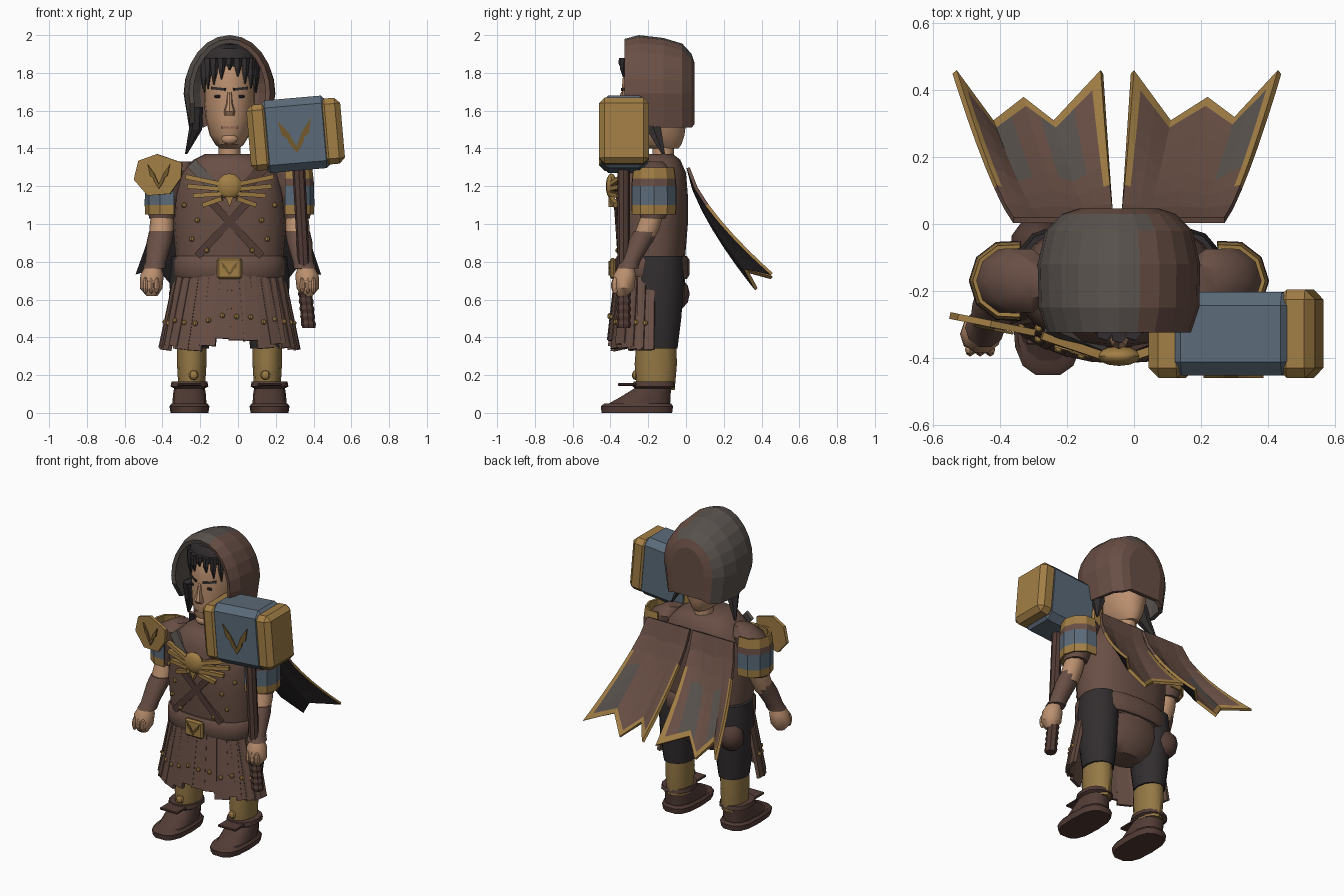
import bpy, bmesh, math, random
from mathutils import Vector, Matrix

random.seed(4)
if "Cube" in bpy.data.objects:
    bpy.data.objects.remove(bpy.data.objects["Cube"])
CX, CY = -0.045, -0.18          # body axis


def material(name, *rgb):
    m = bpy.data.materials.new(name)
    m.use_nodes = True
    m.diffuse_color = (*rgb, 1)
    node = next(n for n in m.node_tree.nodes if n.type == 'BSDF_PRINCIPLED')
    node.inputs["Base Color"].default_value = (*rgb, 1)
    return m


BROWN = material("brown leather", .14, .078, .06)
DARK = material("dark leather", .085, .045, .037)
COAL = material("charcoal cloth", .032, .027, .028)
GREY = material("worn grey", .1, .085, .076)
GOLD = material("gold trim", .36, .21, .06)
OLDGOLD = material("aged gold", .17, .1, .027)
BLUE = material("blue steel", .105, .145, .19)
SKIN = material("skin", .5, .28, .16)
KHAKI = material("khaki cloth", .3, .19, .06)
LIP = material("lip", .27, .13, .085)


def finish(name, bm, mats, rule=None, smooth=False, recalc=True):
    if recalc:
        bmesh.ops.recalc_face_normals(bm, faces=bm.faces)
    me = bpy.data.meshes.new(name)
    bm.to_mesh(me)
    bm.free()
    ob = bpy.data.objects.new(name, me)
    bpy.context.scene.collection.objects.link(ob)
    for m in mats if isinstance(mats, list) else [mats]:
        me.materials.append(m)
    if rule:
        for p in me.polygons:
            p.material_index = rule(p.center)
    if smooth:
        bpy.ops.object.select_all(action='DESELECT')
        ob.select_set(True)
        bpy.context.view_layer.objects.active = ob
        bpy.ops.object.shade_smooth_by_angle(angle=math.radians(40))
    return ob


def skin_rows(bm, rows, closed):
    """Bridge rows of points into quads."""
    vs = [[bm.verts.new(p) for p in row] for row in rows]
    for a, b in zip(vs, vs[1:]):
        for i in range(len(a) if closed else len(a) - 1):
            j = (i + 1) % len(a)
            bm.faces.new((a[i], a[j], b[j], b[i]))
    return vs


def loft(name, rings, mat, n=14, e=2.0, smooth=True):
    """Stack of horizontal rounded rings: x, y, z, radius x, radius y."""
    def power(v):
        return math.copysign(abs(v) ** (2 / e), v)
    bm = bmesh.new()
    angles = [math.tau * i / n for i in range(n)]
    vs = skin_rows(bm, [[(x + rx * power(math.cos(t)), y + ry * power(math.sin(t)), z)
                         for t in angles] for x, y, z, rx, ry in rings], True)
    bm.faces.new(vs[0])
    bm.faces.new(vs[-1])
    return finish(name, bm, mat, smooth=smooth)


def box(name, loc, size, mat, bevel=0, rot=Matrix()):
    bm = bmesh.new()
    bmesh.ops.create_cube(bm, size=1)
    bmesh.ops.scale(bm, vec=size, verts=bm.verts)
    if bevel:
        bmesh.ops.bevel(bm, geom=bm.edges[:], offset=bevel, segments=1, affect='EDGES', profile=.5)
    bm.transform(Matrix.Translation(loc) @ rot)
    return finish(name, bm, mat)


def beam(name, a, b, w, t, mat, out=(0, -1, 0)):
    """Flat bar from a to b whose broad side faces out."""
    a, b, out = Vector(a), Vector(b), Vector(out)
    z = (b - a).normalized()
    y = (out - z * out.dot(z)).normalized()
    rot = Matrix((y.cross(z), y, z)).transposed().to_4x4()
    return box(name, (a + b) / 2, (w, t, (b - a).length), mat, 0, rot)


def ball(name, loc, r, mat, n=8):
    bm = bmesh.new()
    bmesh.ops.create_uvsphere(bm, u_segments=n, v_segments=n // 2 + 1, radius=1)
    bm.transform(Matrix.Translation(loc) @ Matrix.Diagonal((*r, 1)))
    return finish(name, bm, mat, smooth=n > 8)


def plate(name, loc, pts, thick, mat, rot=Matrix()):
    """Flat outline in x and z, extruded along y."""
    bm = bmesh.new()
    f = bm.faces.new([bm.verts.new((x, 0, z)) for x, z in pts])
    new = bmesh.ops.extrude_face_region(bm, geom=[f])["geom"]
    bmesh.ops.translate(bm, vec=(0, thick, 0), verts=[v for v in new if isinstance(v, bmesh.types.BMVert)])
    bm.transform(Matrix.Translation(loc) @ rot)
    return finish(name, bm, mat)


def emblem(name, loc, w, h, rot=Matrix()):
    half = [(1, 1), (.8, .1), (.5, -.1), (.45, -.35)]
    inner = [(0, -.6), (.4, .25)]
    pts = [(-x, z) for x, z in half] + [(0, -1)] + half[::-1] + inner[::-1] + [(-.4, .25)]
    plate(name, loc, [(x * w, z * h) for x, z in pts], .008, OLDGOLD, rot)


def chest_y(x):
    return CY - .19 * (1 - min(1, abs(x - CX) / .3) ** 2.4) ** .42


# Torso, belt, hips and neck
loft("torso", [(CX, CY, z, rx, ry) for z, rx, ry in
     [(.7, .275, .17), (.82, .285, .175), (1, .3, .19), (1.15, .29, .19),
      (1.27, .26, .18), (1.34, .19, .15), (1.37, .13, .11)]], BROWN, 20, 2.4)
loft("belt", [(CX, CY, z, r, r - .1) for z, r in [(.71, .285), (.73, .298), (.81, .298), (.83, .285)]], BROWN, 20, 2.4)
loft("hips", [(CX, -.16, z, rx, ry) for z, rx, ry in
     [(.48, .12, .08), (.53, .22, .13), (.62, .26, .155), (.74, .26, .155)]], BROWN, 16)
loft("neck", [(CX, -.12, 1.3, .06, .06), (CX, -.12, 1.44, .056, .06)], SKIN, 10)
box("buckle", (CX, -.388, .765), (.13, .03, .11), GOLD, .01)
emblem("buckle_mark", (CX, -.41, .765), .045, .038)
ball("pouch", (-.29, -.06, .63), (.08, .08, .09), DARK, 10)

# Chest crest, straps and studs
ball("crest_disc", (CX, -.395, 1.2), (.068, .03, .068), GOLD, 12)
plate("crest_tail", (CX, -.41, 1.12), [(-.03, .05), (0, -.03), (.03, .05)], .03, GOLD)
for s in (-1, 1):
    for out, z in [(.23, 1.25), (.22, 1.2), (.19, 1.15), (.14, 1.1)]:
        x = CX + s * out
        beam("crest_feather", (CX + s * .04, -.397, z * .5 + .585), (x, chest_y(x) - .015, z), .024, .025, GOLD)
    beam("upper_strap", (CX + s * .2, -.315, 1.32), (CX + s * .06, -.372, 1.17), .06, .02, GREY if s < 0 else DARK)
    beam("lower_strap", (CX + s * .17, -.352, .83), (CX - s * .1, -.372, 1.12), .04, .02, DARK)
    for dx, z in [(.17, 1.02), (.2, .92), (.24, 1.1), (.12, .86)]:
        x = CX + s * dx
        ball("stud", (x, chest_y(x), z), (.014, .014, .014), GOLD)

# Skirt of hanging leather strips
for i in range(14):
    t = math.pi * (1 + (i + .5) / 14)
    c, s = math.cos(t), math.sin(t)
    low = Vector((CX + .36 * c, -.19 + .215 * s, .36 + random.uniform(-.035, .04)))
    top = Vector((CX + .275 * c, -.19 + .175 * s, .74))
    out = Vector((c / .36, s / .22, 0)).normalized()
    beam("skirt_strip", top, low, .092, .022, BROWN, out)
    ball("skirt_stud", top.lerp(low, .65) + out * .013, (.014, .014, .014), GOLD)

# Head and face
loft("head", [(CX, y, z, rx, ry) for y, z, rx, ry in
     [(-.12, 1.40, .05, .08), (-.165, 1.42, .075, .14), (-.17, 1.47, .105, .162), (-.168, 1.55, .125, .17),
      (-.165, 1.65, .136, .175), (-.165, 1.76, .136, .172), (-.165, 1.86, .12, .155), (-.165, 1.92, .07, .1)]], SKIN, 20)
loft("nose", [(CX, -.335, 1.575, .025, .025), (CX, -.342, 1.595, .03, .032),
              (CX, -.338, 1.64, .016, .022), (CX, -.332, 1.7, .012, .012)], SKIN, 8)
beam("mouth", (CX - .045, -.327, 1.51), (CX + .045, -.327, 1.51), .01, .015, LIP)
ball("chin", (CX, -.31, 1.45), (.045, .03, .03), SKIN, 10)
for s in (-1, 1):
    ball("eye", (CX + s * .058, -.32, 1.675), (.024, .009, .009), COAL)
    beam("brow", (CX + s * .022, -.338, 1.712), (CX + s * .095, -.295, 1.72), .014, .012, COAL)
    loft("side_lock", [(CX + s * .17, -.2, 1.62, .03, .05), (CX + s * .18, -.17, 1.5, .035, .045),
                       (CX + s * .23, -.12, 1.37, .006, .01)], COAL, 6, smooth=False)

# Hair with a ragged fringe
loft("hair", [(CX, -.16, z, rx, ry) for z, rx, ry in
     [(1.83, .15, .165), (1.88, .155, .168), (1.93, .12, .14), (1.95, .06, .08)]], COAL, 14)
for i in range(11):
    t = math.pi * (1 + i / 10)
    x, y = CX + .14 * math.cos(t), -.17 + .165 * math.sin(t)
    drop = .05 + .1 * abs(math.cos(t)) + random.uniform(0, .03)
    loft("fringe_tuft", [(x, y, 1.88, .025, .022), (x, y - .006, 1.88 - drop * .6, .018, .016),
                         (x, y, 1.87 - drop, .004, .004)], COAL, 5, smooth=False)

# Hood shell: arches from the face opening to the flat back
rows = []
for y, hw, top, low in [(-.325, .215, 1.98, 1.64), (-.25, .24, 2.0, 1.53), (-.12, .243, 1.985, 1.51),
                        (-.02, .22, 1.955, 1.51), (.03, .17, 1.9, 1.51), (.046, .12, 1.85, 1.53)]:
    arch = [(CX + hw * math.cos(math.pi * i / 12), y, 1.69 + (top - 1.69) * math.sin(math.pi * i / 12)) for i in range(13)]
    foot = .88 if low < 1.6 else .97
    rows.append([(CX + hw * foot, y, low)] + arch + [(CX - hw * foot, y, low)])
bm = bmesh.new()
bm.faces.new(skin_rows(bm, rows, False)[-1])
hood = finish("hood", bm, [BROWN, GREY],
              lambda c: int(c.x < .04 and c.y < .02 and c.z > 1.6 and c.y > -.29))
mod = hood.modifiers.new("thickness", 'SOLIDIFY')
mod.thickness = .025

# Legs and boots
for s in (-1, 1):
    x = CX + s * .2
    loft("shorts_leg", [(x, -.15, .34, .09, .105), (x, -.15, .5, .11, .125),
                        (x, -.15, .7, .118, .14), (x, -.15, .83, .105, .13)], COAL, 12)
    loft("trouser_leg", [(x, -.16, .12, .07, .1), (x, -.16, .26, .078, .112), (x, -.155, .46, .08, .1)], KHAKI, 12)
    xb = CX + s * .212
    loft("boot_sole", [(xb, -.26, 0, .1, .19), (xb, -.26, .035, .106, .195), (xb, -.255, .05, .095, .18)], DARK, 14, 2.8)
    loft("boot", [(xb, -.25, .045, .09, .17), (xb, -.21, .09, .088, .13), (xb, -.175, .13, .082, .1),
                  (xb, -.17, .14, .1, .115), (xb, -.17, .165, .095, .11)], DARK, 14, 2.4)
    box("boot_flap", (xb, -.31, .15), (.13, .1, .014), DARK, .004)
    ball("leg_stud", (x - s * .01, -.268, .2), (.026, .018, .026), GOLD)

# Arms, bracers and hands
for s in (-1, 1):
    def limb(name, mat, *pts):
        loft(name, [(CX + s * o, y, z, r, r) for o, y, z, r in pts], mat, 10)
    limb("sleeve", BROWN, (.25, -.17, 1.33, .05), (.29, -.17, 1.28, .1), (.33, -.17, 1.2, .1),
         (.35, -.17, 1.1, .088), (.355, -.175, 1.03, .07))
    limb("upper_arm", SKIN, (.355, -.175, 1.06, .06), (.36, -.2, .98, .064), (.365, -.235, .9, .06))
    limb("bracer", BROWN, (.36, -.215, .96, .066), (.37, -.24, .91, .068), (.39, -.295, .8, .055), (.4, -.31, .765, .06))
    limb("hand", SKIN, (.405, -.315, .78, .04), (.41, -.325, .73, .062), (.415, -.33, .66, .06), (.41, -.335, .62, .03))
    for i in range(3):
        ball("finger", (CX + s * (.385 + .03 * i), -.375, .675), (.016, .022, .045), SKIN)

    # Banded shoulder guard
    rows = [[(CX + s * (.325 + r * math.cos(t)), -.17 + r * math.sin(t), z)
             for t in [math.radians(-105 + 35 * i) for i in range(7)]]
            for z, r in [(1.05, .122), (1.1, .124), (1.2, .123), (1.24, .12), (1.3, .112)]]
    bm = bmesh.new()
    skin_rows(bm, rows, False)
    guard = finish("shoulder_guard", bm, [GOLD, BLUE, BROWN],
                   lambda c: 1 if 1.1 < c.z < 1.2 else 2 if 1.2 < c.z < 1.24 else 0)
    guard.modifiers.new("thickness", 'SOLIDIFY').thickness = .012

# Six-sided plate on the right shoulder
yaw = Matrix.Rotation(-.2, 4, 'Z')
plate("shoulder_plate", (-.42, -.31, 1.255),
      [(-.135, -.02), (-.11, .08), (-.01, .115), (.125, .07), (.12, -.01), (.06, -.095), (-.06, -.105)], .02, GOLD, yaw)
emblem("shoulder_mark", (-.42, -.319, 1.25), .06, .065, yaw)

# War hammer with tilted head
tilt = Matrix.Rotation(math.radians(-5), 4, 'Y')
centre = Vector((.305, -.328, 1.475))
box("hammer_core", centre, (.38, .25, .385), BLUE, .04, tilt)
for s in (-1, 1):
    box("hammer_cap", centre + tilt @ Vector((s * .192, 0, 0)), (.115, .265, .35), GOLD, .03, tilt)
emblem("hammer_mark", centre + Vector((0, -.132, -.01)), .09, .09, tilt)
loft("hammer_handle", [(.32, -.33, 1.32, .034, .034), (.365, -.33, .46, .03, .03)], DARK, 8, smooth=False)
loft("handle_grip", [(.355 + .002 * i, -.33, .65 - .02 * i, r, r)
                     for i, r in enumerate([.032, .04, .034, .04, .034, .04, .034, .04, .034, .04, .034])], DARK, 8, smooth=False)

# Two pleated cape panels with gold hem
hems = [(-.36, -.06, [(-.53, .46, .74), (-.42, .31, .77), (-.33, .38, .66), (-.24, .31, .76), (-.1, .46, .72)]),
        (-.04, .27, [(0, .46, .72), (.11, .31, .76), (.22, .38, .66), (.3, .32, .77), (.43, .46, .74)])]
us = [0, .05, .15, .25, .38, .5, .62, .75, .85, .95, 1]
vs = [0, .15, .3, .45, .6, .75, .86, .94, 1]
for x0, x1, hem in hems:
    rows = []
    for v in vs:
        row = []
        for u in us:
            k = min(3, int(u * 4))
            end = Vector(hem[k]).lerp(Vector(hem[k + 1]), u * 4 - k)
            row.append((x0 + (x1 - x0) * u + (end.x - x0 - (x1 - x0) * u) * v,
                        .02 + (end.y - .02) * v ** 1.25, 1.3 + (end.z - 1.3) * v ** .88))
        rows.append(row)
    bm = bmesh.new()
    skin_rows(bm, rows, False)
    cape = finish("cape_panel", bm, [BROWN, GREY, GOLD, COAL], recalc=False)
    cols = len(us) - 1
    for p in cape.data.polygons:
        r, c = divmod(p.index, cols)
        if r == len(vs) - 2 or (c in (0, cols - 1) and r > 1):
            p.material_index = 2
        elif 2 < r < 7 and (c in (3, 6, 7) if x0 < -.1 else c in (7, 8)):
            p.material_index = 1
    mod = cape.modifiers.new("lining", 'SOLIDIFY')
    mod.thickness = .018
    mod.material_offset = 3
